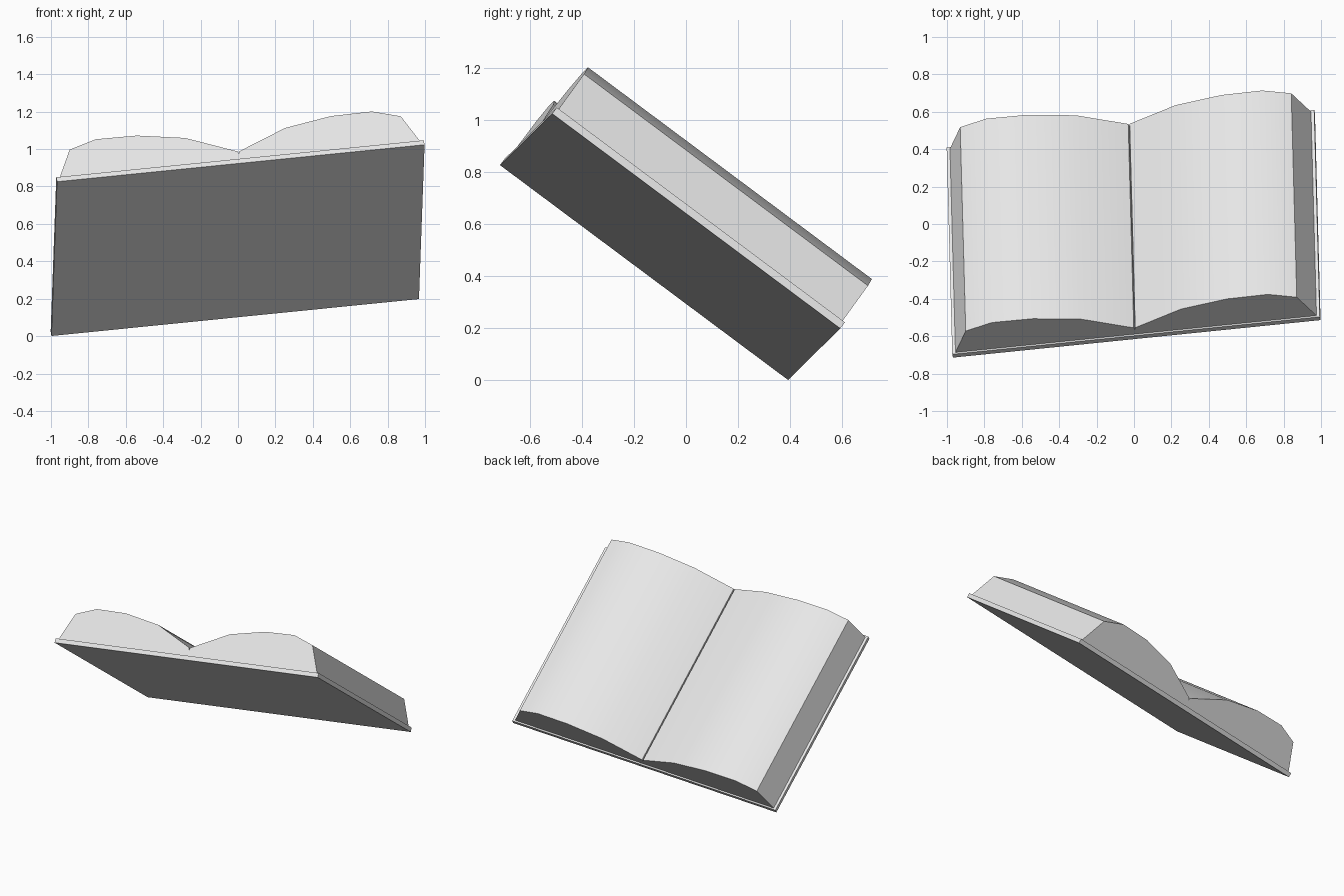
import bpy
import math
from mathutils import Matrix, Vector

if "Cube" in bpy.data.objects:
    bpy.data.objects.remove(bpy.data.objects["Cube"])

# Tilted frame of the open book: u across the spread, v along the spine, n out of the pages
u = Vector((0.990, 0.101, 0.0995)).normalized()
v = Vector((-0.0254, 0.801, -0.598))
v = (v - u * v.dot(u)).normalized()
n = u.cross(v)
frame = Matrix((u, v, n)).transposed().to_4x4()
frame.translation = (0, -0.061, 0.512)

paper = bpy.data.materials.new("light_grey")
paper.diffuse_color = (0.8, 0.8, 0.8, 1)
paper.use_nodes = True
paper.node_tree.nodes["Principled BSDF"].inputs["Base Color"].default_value = paper.diffuse_color


def extrude_profile(name, profile, half_length):
    """Prism from a counter-clockwise (across, height) outline, run along the spine."""
    count = len(profile)
    verts = [(x, y, z) for y in (-half_length, half_length) for x, z in profile]
    faces = [tuple(range(count)), tuple(reversed(range(count, 2 * count)))]
    for i in range(count):
        j = (i + 1) % count
        faces.append((j, i, i + count, j + count))
    mesh = bpy.data.meshes.new(name)
    mesh.from_pydata(verts, [], faces)
    mesh.materials.append(paper)
    obj = bpy.data.objects.new(name, mesh)
    bpy.context.collection.objects.link(obj)
    obj.matrix_world = frame
    return obj


# Thin flat cover
W, T = 0.9925, 0.03
extrude_profile("cover", [(-W, 0), (W, 0), (W, T), (-W, T)], 0.69)

# Two arched page blocks, mirrored about a narrow gutter groove
half = [(0.975, T), (0.894, 0.211), (0.745, 0.262), (0.525, 0.259),
        (0.27, 0.211), (0.004, 0.087)]
outline = half + [(0, 0.07)] + [(-x, z) for x, z in reversed(half)]
pages = extrude_profile("pages", outline, 0.68)

# Smooth the arched paper, keep the page edges and gutter crisp
bpy.context.view_layer.objects.active = pages
pages.select_set(True)
bpy.ops.object.shade_smooth_by_angle(angle=math.radians(30))
